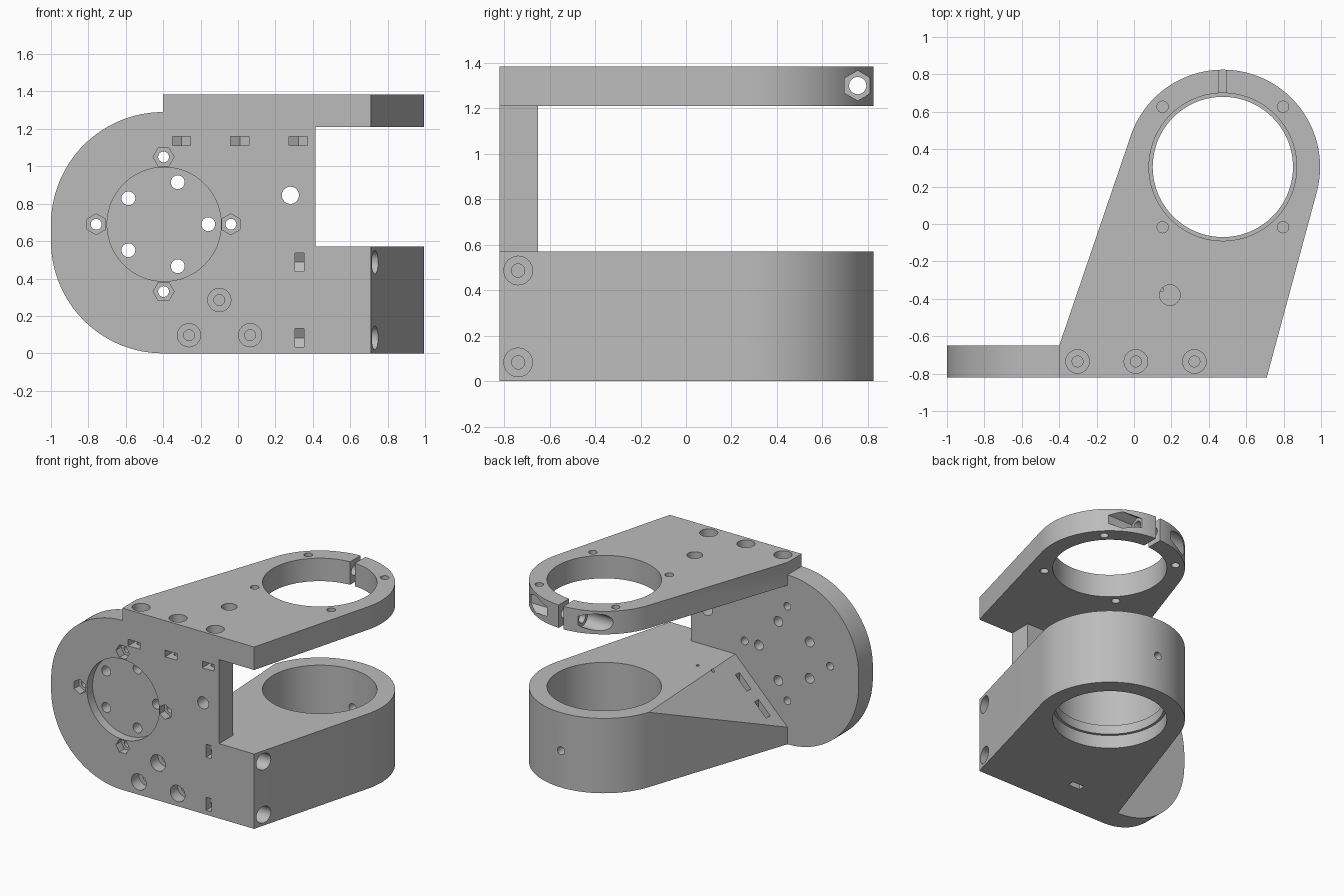
import bpy, bmesh, math
from mathutils import Vector
from mathutils.geometry import convex_hull_2d

if "Cube" in bpy.data.objects:
    bpy.data.objects.remove(bpy.data.objects["Cube"], do_unlink=True)

FRONT, BACK = -0.82, -0.65      # mounting plate faces
RING = (0.475, 0.305)           # centre of both rings
LOW_TOP, ARM_LOW, ARM_TOP = 0.57, 1.21, 1.385

grey = bpy.data.materials.new("plain grey")
grey.use_nodes = True
grey.diffuse_color = (0.5, 0.5, 0.5, 1)
grey.node_tree.nodes["Principled BSDF"].inputs["Base Color"].default_value = (0.5, 0.5, 0.5, 1)


def to_object(name, bm):
    bmesh.ops.recalc_face_normals(bm, faces=bm.faces)
    mesh = bpy.data.meshes.new(name)
    bm.to_mesh(mesh)
    bm.free()
    mesh.materials.append(grey)
    ob = bpy.data.objects.new(name, mesh)
    bpy.context.collection.objects.link(ob)
    return ob


def prism(name, outline, axis, a, b):
    """Extrude a 2D outline along an axis from a to b."""
    place = {"x": lambda u, v, w: (w, u, v),
             "y": lambda u, v, w: (u, w, v),
             "z": lambda u, v, w: (u, v, w)}[axis]
    bm = bmesh.new()
    ends = [[bm.verts.new(place(u, v, w)) for u, v in outline] for w in (a, b)]
    for ring in ends:
        bm.faces.new(ring)
    for i in range(len(outline)):
        j = (i + 1) % len(outline)
        bm.faces.new((ends[0][i], ends[0][j], ends[1][j], ends[1][i]))
    return to_object(name, bm)


def circle(u, v, r, n=32, turn=0.0):
    return [(u + r * math.cos(turn + math.tau * i / n),
             v + r * math.sin(turn + math.tau * i / n)) for i in range(n)]


def rect(u0, u1, v0, v1):
    return [(u0, v0), (u1, v0), (u1, v1), (u0, v1)]


def hull(points):
    return [points[i] for i in convex_hull_2d([Vector(p) for p in points])]


def boolean(target, others, operation):
    """Apply boolean steps in order and remove the helper objects."""
    for other in others:
        mod = target.modifiers.new("step", "BOOLEAN")
        mod.operation, mod.solver, mod.object = operation, "EXACT", other
        other.hide_render = True
    graph = bpy.context.evaluated_depsgraph_get()
    mesh = bpy.data.meshes.new_from_object(target.evaluated_get(graph))
    target.modifiers.clear()
    target.data = mesh
    for other in others:
        bpy.data.objects.remove(other, do_unlink=True)


cutters = []


def cut(outline, axis, a, b):
    cutters.append(prism("cutter", outline, axis, a, b))


# Lower ring holder, with its sloped side
arm_outline = hull([(-0.4, FRONT), (0.71, FRONT), (-0.4, BACK)] + circle(*RING, 0.52, 128))
holder = prism("ring_holder", arm_outline, "z", 0, LOW_TOP)
slope = Vector((-1, 0, -1))
bm = bmesh.new()
for top in (Vector((0.04, BACK, LOW_TOP)), Vector((-0.017, 0.473, LOW_TOP))):
    for p in (top + slope * 0.7, top - slope * 0.1, Vector((-0.9, top.y, 0.9))):
        bm.verts.new(p)
bmesh.ops.convex_hull(bm, input=bm.verts)
boolean(holder, [to_object("slope_cutter", bm)], "DIFFERENCE")

# Mounting plate with rounded end, and upper clamp arm
plate = prism("mounting_plate", hull(circle(-0.4, 0.69, 0.6, 128) + circle(-0.4, 0.6, 0.6, 128)
              + [(0.415, 0), (0.415, 1.29)]), "y", FRONT, BACK)
clamp = prism("clamp_arm", arm_outline, "z", ARM_LOW, ARM_TOP)
bracket = holder
bracket.name = "bracket_body"
boolean(bracket, [plate, clamp], "UNION")

# Ring bores, leaving a thin lip in the lower ring
cut(circle(*RING, 0.395, 96), "z", 0.17, 1.5)
cut(circle(*RING, 0.375, 96), "z", 0.05, 0.3)
cut(circle(*RING, 0.395, 96), "z", -0.1, 0.1)
cut(circle(RING[0], 0.28, 0.03), "y", 0.5, 1)

# Clamp gap, its screw hole, head pocket and nut pocket
cut(rect(0.455, 0.495, 0.5, 0.95), "z", 1.15, 1.45)
cut(circle(0.755, 1.3, 0.038), "x", 0.1, 0.9)
cut(circle(0.755, 1.3, 0.063), "x", 0, 0.345)
cut(circle(0.755, 1.3, 0.066, 6, math.pi / 6), "x", 0.605, 1)

# Holes through the clamp arm
for sx in (-1, 1):
    for sy in (-1, 1):
        cut(circle(RING[0] + sx * 0.322, RING[1] + sy * 0.322, 0.03), "z", 1.1, 1.5)
cut(circle(0.192, -0.38, 0.055), "z", 1.1, 1.5)

# Round recess with five holes and four nut pockets around it
cut(circle(-0.395, 0.69, 0.305, 64), "y", -0.9, FRONT + 0.07)
for u, v in circle(-0.395, 0.69, 0.236, 5):
    cut(circle(u, v, 0.037), "y", -0.9, -0.6)
for i, (u, v) in enumerate(circle(-0.398, 0.69, 0.36, 4)):
    cut(circle(u, v, 0.029), "y", -0.9, -0.6)
    cut(circle(u, v, 0.056, 6, (i + 1) % 2 * math.pi / 6), "y", -0.9, FRONT + 0.06)
cut(circle(0.28, 0.845, 0.046), "y", -0.9, -0.6)


def nut_slot(u, v):
    """Hexagonal nut seat that is open toward the front."""
    return hull(circle(u, v, 0.057, 6, math.pi / 6) + [(u - 0.049, -0.9), (u + 0.049, -0.9)])


# Vertical screws with front nut slots
for x in (-0.302, 0.01, 0.323):
    cut(circle(x, -0.735, 0.063), "z", ARM_TOP - 0.09, 1.5)
    cut(circle(x, -0.735, 0.029), "z", 1.0, 1.45)
    cut(nut_slot(x, -0.735), "z", 1.11, 1.16)

# Sideways screws with front nut slots
for z in (0.487, 0.083):
    cut(circle(-0.738, z, 0.063), "x", 0.63, 0.9)
    cut(circle(-0.738, z, 0.029), "x", 0.22, 0.8)
    cut([(y, x) for x, y in nut_slot(z, -0.738)], "x", 0.305, 0.352)

# Front screws with nut slots opening on the slope or the underside
for x, z, end in ((-0.262, 0.097, 0.5), (-0.1, 0.285, 0.56), (0.065, 0.097, -0.1)):
    cut(circle(x, z, 0.062), "y", -0.9, FRONT + 0.09)
    cut(circle(x, z, 0.029), "y", -0.85, -0.45)
    seat = circle(x, z, 0.057, 6, math.pi / 6)
    cut(hull(seat + [(x - 0.049, end), (x + 0.049, end)]), "y", -0.57, -0.52)

# Pin holes on top of the holder
for x in (0.02, 0.145):
    cut(circle(x, -0.35, 0.012, 12), "z", 0.45, 0.65)

boolean(bracket, cutters, "DIFFERENCE")

for ob in bpy.context.selected_objects:
    ob.select_set(False)
bpy.context.view_layer.objects.active = bracket
bracket.select_set(True)
bpy.ops.object.shade_smooth_by_angle(angle=math.radians(30))
